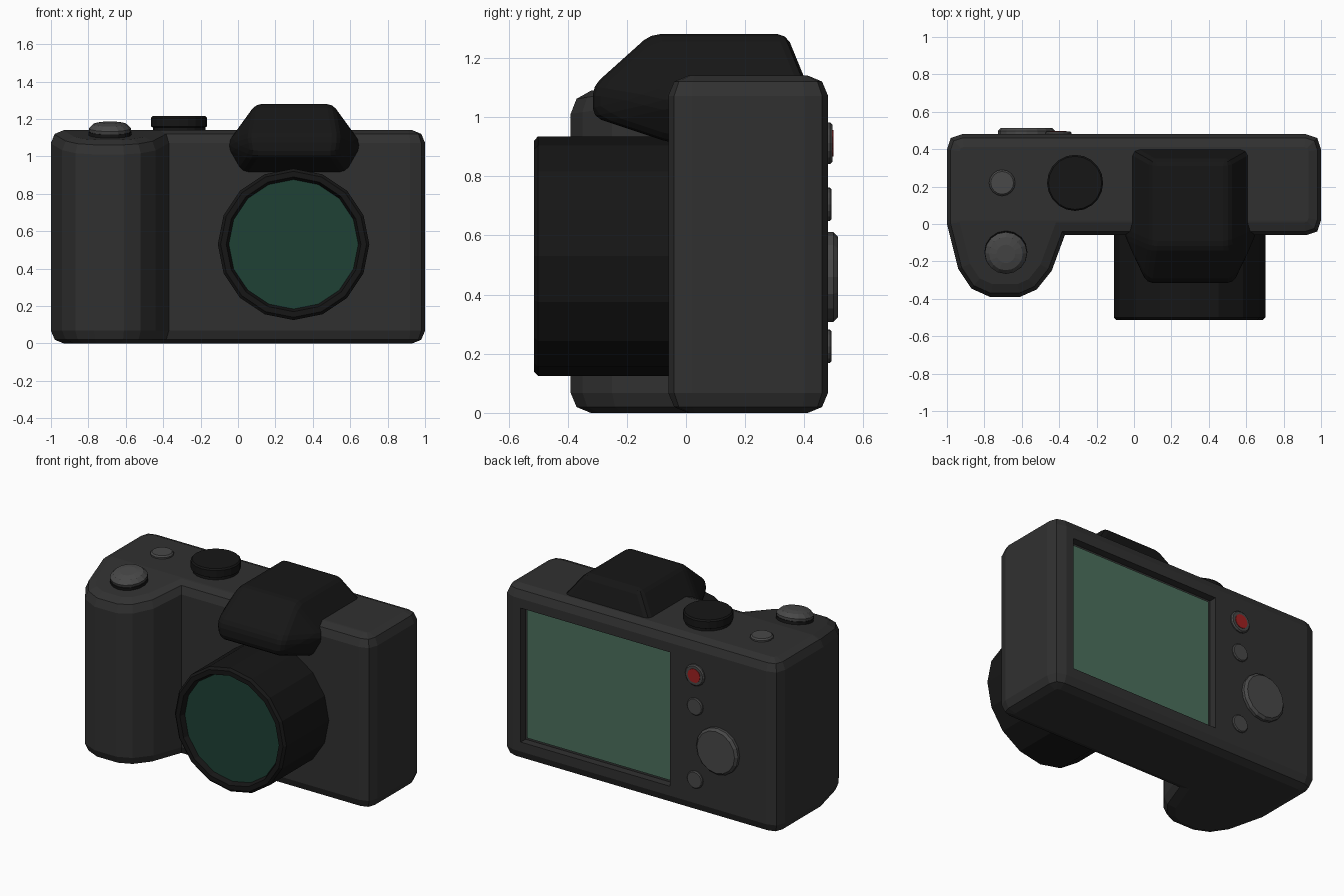
import bpy, bmesh, math
from mathutils import Vector, Matrix

if "Cube" in bpy.data.objects:
    bpy.data.objects.remove(bpy.data.objects["Cube"])


def material(name, rgb):
    m = bpy.data.materials.new(name)
    m.diffuse_color = (*rgb, 1)
    m.use_nodes = True
    m.node_tree.nodes["Principled BSDF"].inputs["Base Color"].default_value = m.diffuse_color
    return m


CASE = material("case_grey", (0.03, 0.03, 0.03))
BLACK = material("matte_black", (0.008, 0.008, 0.008))
BUTTON = material("button_grey", (0.065, 0.065, 0.065))
GLASS = material("lens_green", (0.013, 0.052, 0.036))
SCREEN = material("screen_green", (0.07, 0.16, 0.11))
RED = material("record_red", (0.35, 0.015, 0.015))


def finish(name, bm, mat):
    bmesh.ops.recalc_face_normals(bm, faces=bm.faces)
    me = bpy.data.meshes.new(name)
    bm.to_mesh(me)
    bm.free()
    me.materials.append(mat)
    ob = bpy.data.objects.new(name, me)
    bpy.context.collection.objects.link(ob)
    return ob


def lathe(name, profile, centre, axis, mat, sides=16):
    """Revolve (radius, height) pairs about an axis and cap both ends."""
    bm = bmesh.new()
    rings = []
    for r, h in profile:
        rings.append([bm.verts.new((r * math.cos(math.tau * i / sides),
                                    r * math.sin(math.tau * i / sides), h))
                      for i in range(sides)])
    for a, b in zip(rings, rings[1:]):
        for i in range(sides):
            j = (i + 1) % sides
            bm.faces.new((a[i], a[j], b[j], b[i]))
    bm.faces.new(rings[0])
    bm.faces.new(rings[-1])
    rot = Vector(axis).to_track_quat('Z', 'Y').to_matrix().to_4x4()
    bm.transform(Matrix.Translation(centre) @ rot)
    return finish(name, bm, mat)


def box(name, lo, hi, mat):
    bm = bmesh.new()
    bmesh.ops.create_cube(bm, size=1)
    lo, hi = Vector(lo), Vector(hi)
    bm.transform(Matrix.Translation((lo + hi) / 2) @ Matrix.Diagonal((*(hi - lo), 1)))
    return finish(name, bm, mat)


# Body and grip: one plan outline, extruded, with rounded top and bottom edges
outline = [(0.92, 0.48), (0.98, 0.46), (1, 0.40), (1, 0.02), (0.98, -0.04), (0.92, -0.06),
           (-0.37, -0.06), (-0.44, -0.25), (-0.52, -0.35), (-0.61, -0.39), (-0.77, -0.39),
           (-0.87, -0.345), (-0.94, -0.24), (-1, 0), (-1, 0.40), (-0.98, 0.46), (-0.92, 0.48)]
bm = bmesh.new()
base = bm.faces.new([bm.verts.new((x, y, 0)) for x, y in outline])
ext = bmesh.ops.extrude_face_region(bm, geom=[base])
bmesh.ops.translate(bm, vec=(0, 0, 1.14),
                    verts=[v for v in ext["geom"] if isinstance(v, bmesh.types.BMVert)])
rims = [e for e in bm.edges if abs(e.verts[0].co.z - e.verts[1].co.z) < 1e-4]
bmesh.ops.bevel(bm, geom=rims, offset=0.068, segments=2, profile=0.5, affect='EDGES')
# Slope the top of the grip downwards to the front
SLOPE = 0.15
bmesh.ops.bisect_plane(bm, geom=bm.verts[:] + bm.edges[:] + bm.faces[:],
                       plane_co=(0, 0.02, 0), plane_no=(0, 1, 0))
for v in bm.verts:
    if v.co.z > 0.5 and v.co.x < -0.4 and v.co.y < 0.015:
        v.co.z -= SLOPE * (0.02 - v.co.y)
body = finish("body", bm, CASE)

# Screen recess in the back
cutter = box("screen_cutter", (-0.22, 0.43, 0.13), (0.865, 0.6, 1.01), CASE)
cut = body.modifiers.new("recess", 'BOOLEAN')
cut.operation, cut.solver, cut.object = 'DIFFERENCE', 'EXACT', cutter
bpy.context.view_layer.objects.active = body
bpy.ops.object.modifier_apply(modifier=cut.name)
bpy.data.objects.remove(cutter)
box("screen", (-0.205, 0.42, 0.145), (0.85, 0.437, 0.995), SCREEN)

# Viewfinder hump: hull of mirrored corner points, edges softened
CX = 0.3
corners = [(0.28, -0.05, 0.912), (0.28, 0.40, 0.912), (0.365, -0.05, 1.06), (0.365, 0.43, 1.06),
           (0.205, -0.12, 1.28), (0.205, 0.34, 1.28), (0.22, -0.315, 1.0), (0.235, -0.315, 1.105)]
bm = bmesh.new()
for s in (-1, 1):
    for x, y, z in corners:
        bm.verts.new((CX + s * x, y, z))
bmesh.ops.convex_hull(bm, input=bm.verts[:])
bmesh.ops.dissolve_limit(bm, angle_limit=math.radians(4), verts=bm.verts[:], edges=bm.edges[:])
bmesh.ops.bevel(bm, geom=bm.edges[:], offset=0.03, segments=2, profile=0.5,
                affect='EDGES', clamp_overlap=True)
finish("viewfinder_hump", bm, BLACK)

# Lens barrel with rim and recessed glass
FRONT, BACK, UP = (0, -1, 0), (0, 1, 0), (0, 0, 1)
lathe("lens_barrel", [(0.405, 0), (0.405, 0.50), (0.39, 0.514), (0.36, 0.514), (0.345, 0.475)],
      (0.297, 0, 0.53), FRONT, BLACK)
lathe("lens_glass", [(0.346, 0), (0.346, 0.012)], (0.297, -0.47, 0.53), FRONT, GLASS)


def button(name, centre, axis, r, h, mat=BUTTON):
    edge = min(0.015, h * 0.5)
    return lathe(name, [(r, -0.03), (r, h - edge), (r - edge, h)], centre, axis, mat)


# Top controls
lathe("mode_dial", [(0.14, -0.03), (0.14, 0.015), (0.15, 0.02), (0.15, 0.066), (0.142, 0.075)],
      (-0.315, 0.22, 1.14), UP, BLACK, 20)
button("top_button", (-0.705, 0.22, 1.14), UP, 0.07, 0.018)
tilt = (0, -SLOPE, 1)
lathe("shutter_collar", [(0.115, -0.03), (0.115, 0.018)], (-0.685, -0.15, 1.115), tilt, BLACK)
lathe("shutter_button", [(0.11, 0.01), (0.113, 0.035), (0.09, 0.058), (0.05, 0.066)],
      (-0.685, -0.15, 1.115), tilt, BUTTON)

# Back controls
button("record_button", (-0.405, 0.48, 0.912), BACK, 0.07, 0.015)
lathe("record_mark", [(0.045, 0), (0.045, 0.018)], (-0.405, 0.48, 0.912), BACK, RED)
for name, z in (("menu_button", 0.705), ("playback_button", 0.225)):
    button(name, (-0.405, 0.48, z), BACK, 0.057, 0.012)
button("control_wheel", (-0.575, 0.48, 0.46), BACK, 0.152, 0.033)
